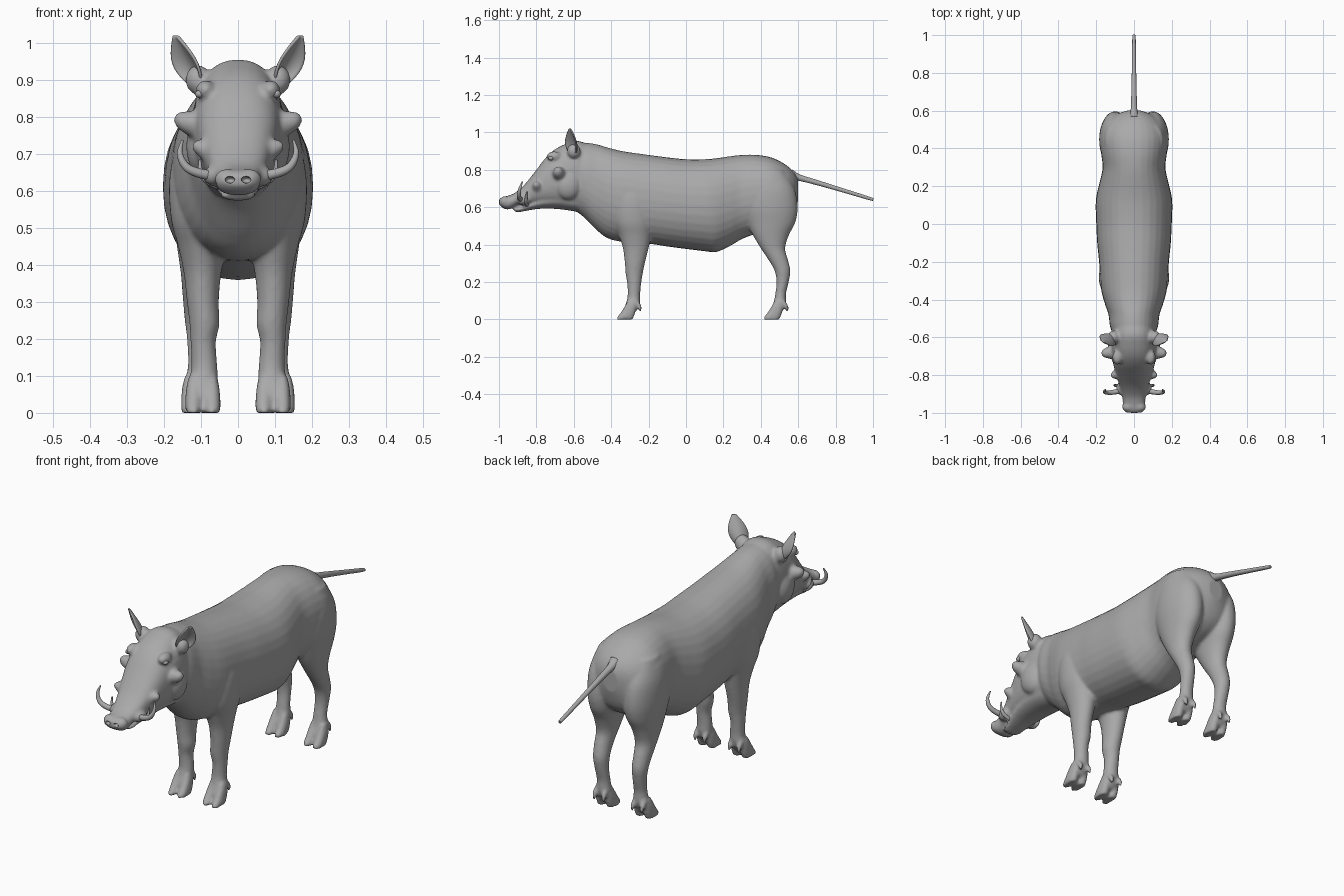
import bpy, bmesh, math
from mathutils import Vector, Matrix

if "Cube" in bpy.data.objects:
    bpy.data.objects.remove(bpy.data.objects["Cube"])

hide = bpy.data.materials.new("grey hide")
hide.use_nodes = True
GREY = (0.40, 0.40, 0.40, 1)
hide.diffuse_color = GREY
hide.node_tree.nodes["Principled BSDF"].inputs["Base Color"].default_value = GREY


def finish(name, bm):
    bmesh.ops.recalc_face_normals(bm, faces=bm.faces)
    mesh = bpy.data.meshes.new(name)
    bm.to_mesh(mesh)
    bm.free()
    mesh.materials.append(hide)
    mesh.shade_smooth()
    ob = bpy.data.objects.new(name, mesh)
    bpy.context.collection.objects.link(ob)
    return ob


def spline(rows, steps=4):
    """Catmull-Rom interpolation through rows of numbers."""
    rows = [Vector(r) for r in rows]
    out = []
    for i in range(len(rows) - 1):
        a, b, c, d = rows[max(i - 1, 0)], rows[i], rows[i + 1], rows[min(i + 2, len(rows) - 1)]
        for k in range(steps):
            t = k / steps
            out.append(b + (c - a) * t / 2 + (a * 2 - b * 5 + c * 4 - d) * t * t / 2
                       + (b * 3 - a - c * 3 + d) * t ** 3 / 2)
    return out + [rows[-1]]


def skin_rings(name, rings):
    bm = bmesh.new()
    loops = [[bm.verts.new(p) for p in ring] for ring in rings]
    n = len(loops[0])
    for r, s in zip(loops, loops[1:]):
        for i in range(n):
            bm.faces.new((r[i], r[(i + 1) % n], s[(i + 1) % n], s[i]))
    bm.faces.new(loops[0])
    bm.faces.new(loops[-1])
    return finish(name, bm)


def loft(name, rows, axis, power=1.0, sides=32):
    """Rows: position on axis, low and high of z (or y), low and high of x."""
    rings = []
    for t, a0, a1, b0, b1 in spline(rows):
        ring = []
        for i in range(sides):
            c, s = math.cos(math.tau * i / sides), math.sin(math.tau * i / sides)
            x = (b0 + b1) / 2 + (b1 - b0) / 2 * math.copysign(abs(c) ** power, c)
            a = (a0 + a1) / 2 + (a1 - a0) / 2 * math.copysign(abs(s) ** power, s)
            ring.append((x, t, a) if axis == "y" else (x, a, t))
        rings.append(ring)
    return skin_rings(name, rings)


def body_loft(name, rows, power=1.0):
    return loft(name, [(y, lo, hi, -w, w) for y, lo, hi, w in rows], "y", power)


def tube(name, rows, sides=14):
    """Tapering round tube; rows are x, y, z, radius."""
    pts = spline(rows, 6)
    rings = []
    for i, p in enumerate(pts):
        d = (pts[min(i + 1, len(pts) - 1)] - pts[max(i - 1, 0)]).to_3d()
        q = d.to_track_quat("Z", "Y")
        rings.append([p.to_3d() + q @ Vector((math.cos(a) * p[3], math.sin(a) * p[3], 0))
                      for a in (math.tau * k / sides for k in range(sides))])
    return skin_rings(name, rings)


def ball(name, centre, radii):
    bm = bmesh.new()
    bmesh.ops.create_uvsphere(bm, u_segments=24, v_segments=14, radius=1,
                              matrix=Matrix.Translation(centre) @ Matrix.Diagonal((*radii, 1)))
    return finish(name, bm)


def flip(rows, m):
    """Mirror loft rows across x."""
    return [(t, a, b, min(c * m, d * m), max(c * m, d * m)) for t, a, b, c, d in rows]


parts = []

# Torso
parts.append(body_loft("torso", [
    (-.62, .60, .93, .09), (-.55, .55, .945, .125), (-.48, .48, .937, .135), (-.42, .435, .92, .155),
    (-.34, .415, .90, .175), (-.2, .405, .88, .185), (-.1, .39, .867, .195), (0, .377, .857, .2),
    (.1, .365, .857, .203), (.16, .36, .862, .197), (.23, .39, .872, .18), (.3, .43, .88, .166),
    (.38, .46, .88, .175), (.46, .48, .865, .18), (.53, .51, .83, .155), (.575, .56, .79, .105),
    (.6, .64, .75, .04)], .92))

# Head, snout and jaw
parts.append(body_loft("head", [
    (-.5, .54, .93, .11), (-.58, .58, .955, .12), (-.64, .59, .94, .122), (-.7, .6, .91, .118),
    (-.75, .605, .865, .108), (-.8, .61, .8, .094), (-.86, .61, .725, .076), (-.91, .605, .68, .062),
    (-.95, .588, .662, .06), (-.98, .597, .655, .058), (-1.0, .615, .642, .04)], .85))
parts.append(body_loft("lower_jaw", [
    (-.58, .575, .70, .09), (-.68, .59, .70, .09), (-.78, .592, .66, .075), (-.86, .58, .615, .053),
    (-.9, .573, .602, .045), (-.92, .58, .595, .03)]))

FRONT_LEG = [(.78, -.36, -.22, .06, .15), (.65, -.39, -.18, .03, .184), (.53, -.39, -.17, .02, .182),
             (.45, -.36, -.185, .03, .162), (.38, -.337, -.2, .045, .147), (.3, -.327, -.22, .052, .138),
             (.24, -.322, -.232, .05, .131), (.19, -.314, -.24, .06, .128), (.13, -.312, -.245, .056, .126),
             (.09, -.32, -.245, .054, .13), (.05, -.335, -.262, .054, .134), (.03, -.335, -.28, .06, .13)]
HIND_LEG = [(.8, .36, .52, .05, .15), (.7, .31, .58, .02, .18), (.6, .3, .597, .015, .184),
            (.52, .325, .585, .025, .175), (.45, .358, .55, .045, .165), (.38, .4, .53, .06, .155),
            (.32, .44, .545, .068, .15), (.26, .474, .558, .07, .145), (.2, .484, .549, .072, .138),
            (.14, .478, .535, .07, .135), (.09, .468, .535, .066, .14), (.05, .452, .52, .065, .143),
            (.03, .45, .505, .07, .14)]
TOE = [(0, -.37, -.285, -.021, .021), (.012, -.368, -.28, -.022, .022), (.035, -.35, -.272, -.022, .022),
       (.07, -.328, -.265, -.019, .019), (.1, -.312, -.268, -.012, .012)]

for side, m in (("left", 1), ("right", -1)):
    # Legs with cloven feet and dewclaws
    parts.append(loft(side + "_front_leg", flip(FRONT_LEG, m), "z"))
    parts.append(loft(side + "_hind_leg", flip(HIND_LEG, m), "z"))
    for leg, cx, dy in (("front", .095, 0), ("hind", .106, .785)):
        for off in (-.0255, .0255):
            rows = [(z, a + dy, b + dy, cx + off + c, cx + off + d) for z, a, b, c, d in TOE]
            parts.append(loft(side + leg + "_toe", flip(rows, m), "z", .85))
            parts.append(tube(side + leg + "_dewclaw", [
                (m * (cx + off * .9), -.275 + dy, .1, .013), (m * (cx + off), -.25 + dy, .07, .012),
                (m * (cx + off), -.243 + dy, .04, .005)]))
    # Facial warts, brow and cheek
    parts.append(tube(side + "_upper_wart", [(m * .08, -.67, .775, .055), (m * .125, -.68, .783, .036),
                                             (m * .158, -.685, .792, .023), (m * .172, -.687, .794, .01)]))
    parts.append(tube(side + "_lower_wart", [(m * .06, -.79, .70, .042), (m * .095, -.797, .715, .026),
                                             (m * .115, -.8, .723, .016), (m * .122, -.8, .726, .008)]))
    parts.append(ball(side + "_brow", (m * .088, -.705, .872), (.026, .04, .027)))
    parts.append(ball(side + "_cheek", (m * .095, -.63, .72), (.045, .07, .08)))
    parts.append(ball(side + "_tusk_gum", (m * .06, -.87, .64), (.035, .04, .028)))
    parts.append(ball(side + "_ear_root", (m * .108, -.6, .9), (.034, .036, .04)))
    parts.append(ball(side + "_nose_rim", (m * .03, -.97, .632), (.033, .025, .028)))

# Fuse the parts into one smooth hide
bpy.ops.object.select_all(action="DESELECT")
for p in parts:
    p.select_set(True)
skin = parts[0]
bpy.context.view_layer.objects.active = skin
bpy.ops.object.join()
skin.name = "body"
remesh = skin.modifiers.new("fuse", "REMESH")
remesh.mode = "VOXEL"
remesh.voxel_size = .0075
remesh.use_smooth_shade = True
soften = skin.modifiers.new("soften", "SMOOTH")
soften.factor = .5
soften.iterations = 5

# Nostril hollows
for m in (1, -1):
    cutter = ball("nostril_cutter", (m * .022, -1.0, .63), (.013, .02, .009))
    cutter.hide_render = True
    cutter.hide_set(True)
    cut = skin.modifiers.new("nostril", "BOOLEAN")
    cut.operation = "DIFFERENCE"
    cut.object = cutter

# Tail
tube("tail", [(0, .56, .775, .03), (0, .6, .76, .018), (0, .7, .732, .014), (0, .85, .687, .011),
              (0, .985, .646, .009), (0, 1.0, .642, .005)])


def ear(name, m):
    """Cupped leaf opening forwards and outwards."""
    bm = bmesh.new()
    across, opening = Vector((.75, .66, 0)), Vector((.66, -.75, 0))
    rows = []
    for u, half, depth in spline([(0, .022, .02), (.25, .042, .03), (.5, .044, .026),
                                  (.75, .03, .014), (1, .008, .002)], 3):
        mid = Vector((.112, -.6, .885)).lerp(Vector((.17, -.622, 1.02)), u)
        row = []
        for k in range(9):
            v = k / 4 - 1
            p = mid + across * half * v + opening * depth * (v * v - .6)
            row.append(bm.verts.new((p.x * m, p.y, p.z)))
        rows.append(row)
    for r, s in zip(rows, rows[1:]):
        for k in range(8):
            bm.faces.new((r[k], r[k + 1], s[k + 1], s[k]))
    ob = finish(name, bm)
    thick = ob.modifiers.new("thickness", "SOLIDIFY")
    thick.thickness = .009
    thick.offset = 0
    ob.modifiers.new("round", "SUBSURF").levels = 1


# Ears, eyes and tusks
for side, m in (("left", 1), ("right", -1)):
    ear(side + "_ear", m)
    ball(side + "_eye", (m * .104, -.722, .862), (.012, .014, .011))
    tube(side + "_upper_tusk", [(m * .06, -.88, .64, .014), (m * .105, -.89, .648, .013),
                                (m * .14, -.893, .665, .011), (m * .157, -.888, .7, .008),
                                (m * .15, -.875, .737, .003)])
    tube(side + "_lower_tusk", [(m * .045, -.85, .61, .01), (m * .08, -.855, .625, .009),
                                (m * .1, -.855, .65, .007), (m * .103, -.85, .685, .003)])
